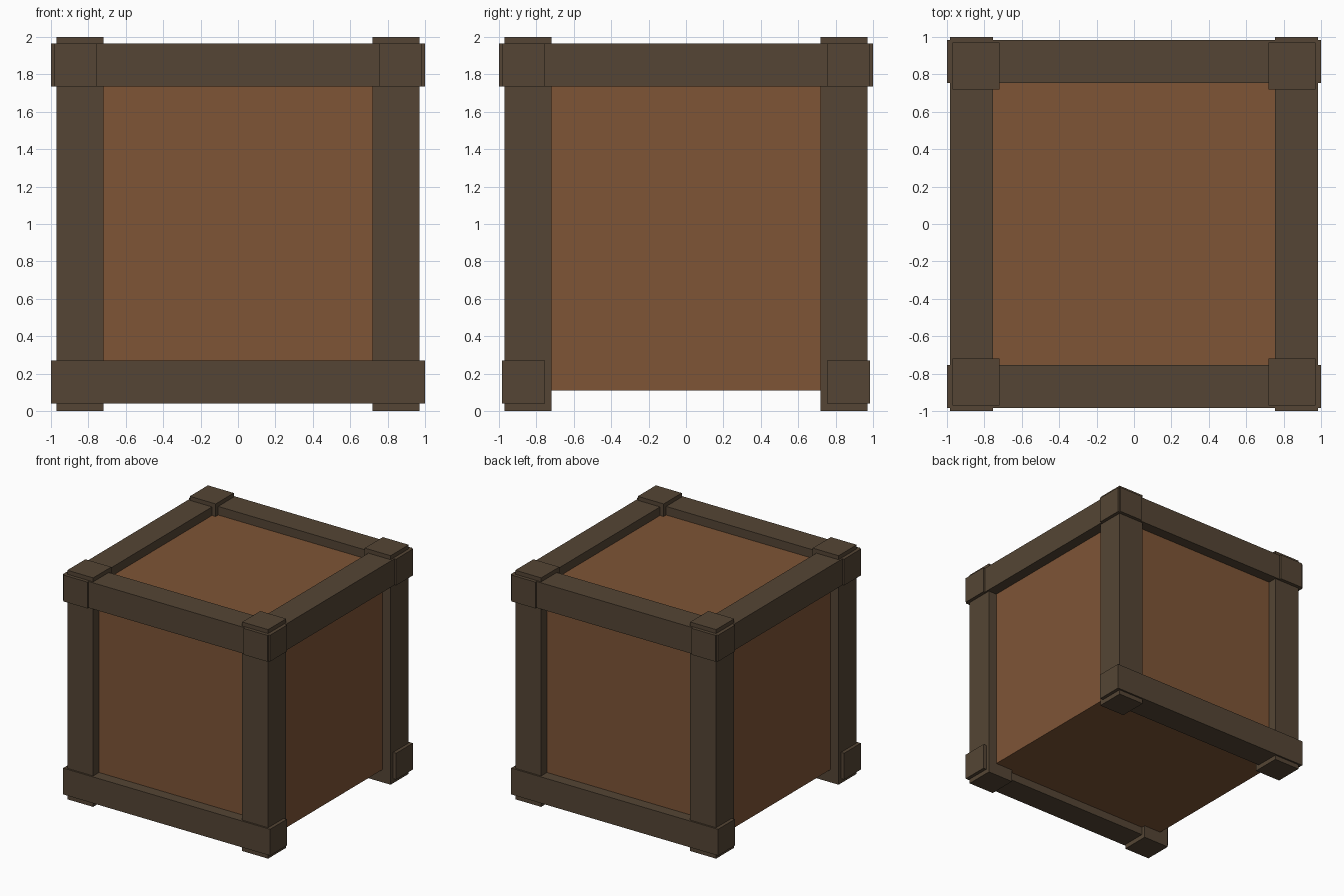
import bpy

if "Cube" in bpy.data.objects:
    bpy.data.objects.remove(bpy.data.objects["Cube"])


def material(name, color):
    mat = bpy.data.materials.new(name)
    mat.diffuse_color = color
    mat.use_nodes = True
    mat.node_tree.nodes["Principled BSDF"].inputs["Base Color"].default_value = mat.diffuse_color
    return mat


PANEL = material("panel_wood", (0.21, 0.09, 0.037, 1))
FRAME = material("frame_wood", (0.09, 0.06, 0.035, 1))


def box(name, center, size, mat):
    bpy.ops.mesh.primitive_cube_add(size=1, location=center)
    ob = bpy.context.object
    ob.name = name
    ob.scale = size
    bpy.ops.object.transform_apply(location=False, rotation=False, scale=True)
    ob.data.materials.append(mat)
    return ob


# recessed crate body
box("crate_body", (0, 0, 1), (1.78, 1.78, 1.78), PANEL)

# four corner posts
for x, side in ((-1, "left"), (1, "right")):
    for y, end in ((-1, "front"), (1, "back")):
        box(f"corner_post_{end}_{side}", (x * 0.845, y * 0.845, 1), (0.25, 0.25, 2), FRAME)

# front and back rails, top and bottom
for y, end in ((-1, "front"), (1, "back")):
    for z, level in ((0.155, "bottom"), (1.85, "top")):
        box(f"{level}_rail_{end}", (0, y * 0.87, z), (2, 0.23, 0.23), FRAME)

# side rails, top only
for x, side in ((-1, "left"), (1, "right")):
    box(f"top_rail_{side}", (x * 0.87, 0, 1.85), (0.23, 2, 0.23), FRAME)
